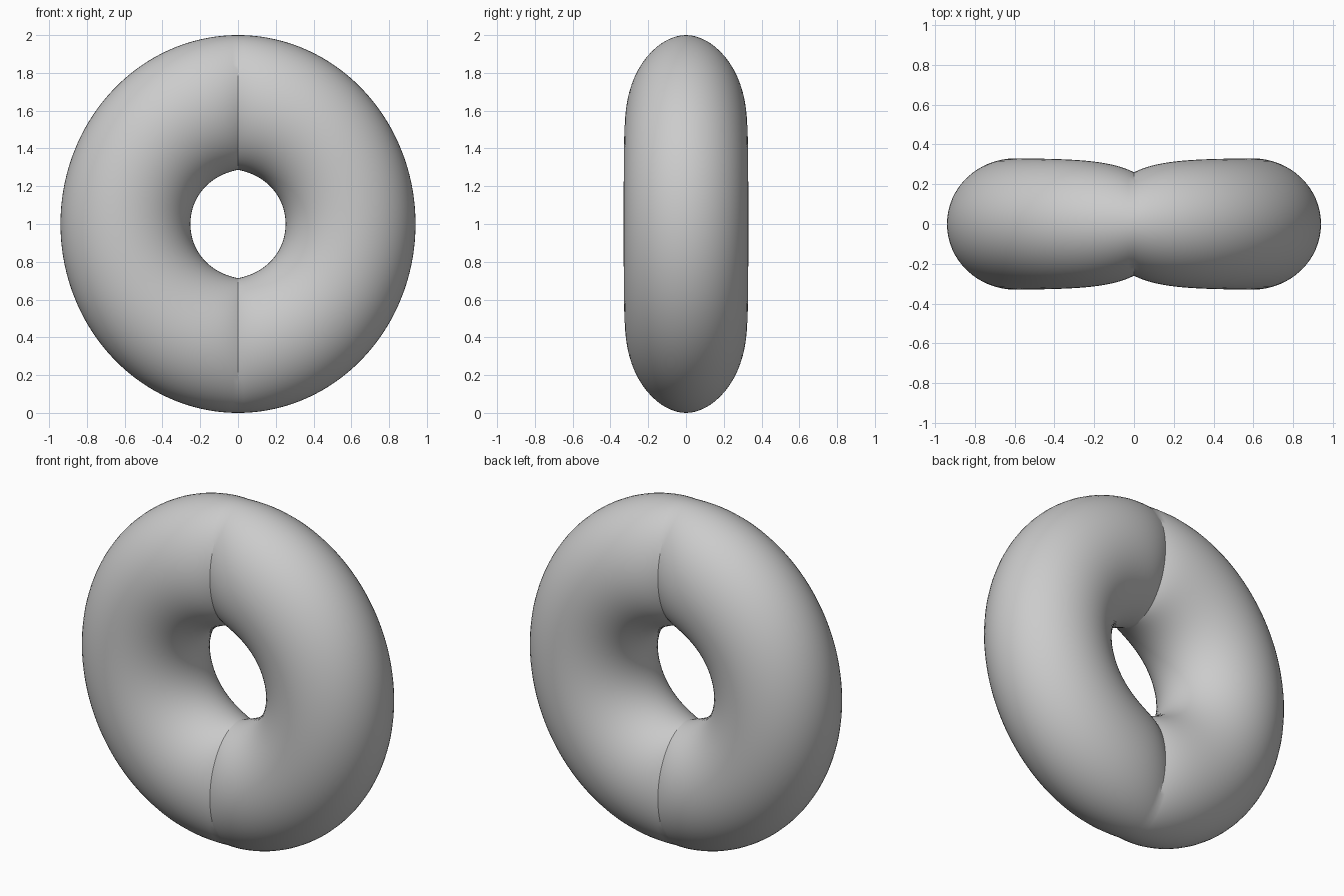
import bpy, bmesh
from math import sin, cos, pi, exp

if "Cube" in bpy.data.objects:
    bpy.data.objects.remove(bpy.data.objects["Cube"])

AROUND, TUBE = 192, 64   # steps around the ring and around its tube


def section(t):
    """One tube cross-section at ring angle t, pinched towards x = 0."""
    c, s = abs(cos(t)), abs(sin(t))
    sx = 1 if cos(t) >= 0 else -1
    sz = 1 if sin(t) >= 0 else -1
    outer = (0.94 * c, s)
    inner = (0.252 * c, 0.27 * s + 0.017 * (1 - c) ** 3)
    half_width = 0.26 + 0.071 * (1 - exp(-c / 0.24))
    points = []
    for j in range(TUBE):
        a = 2 * pi * j / TUBE
        k = 0.5 + 0.5 * cos(a)          # 0 = inner edge, 1 = outer edge
        x = inner[0] + (outer[0] - inner[0]) * k
        z = inner[1] + (outer[1] - inner[1]) * k
        points.append((sx * x, half_width * sin(a), 1 + sz * z))
    return points


# Ring: loft of cross-sections with a crease at top and bottom
bm = bmesh.new()
rings = [[bm.verts.new(p) for p in section(2 * pi * i / AROUND)]
         for i in range(AROUND)]
for i in range(AROUND):
    a, b = rings[i], rings[(i + 1) % AROUND]
    for j in range(TUBE):
        k = (j + 1) % TUBE
        bm.faces.new((a[j], a[k], b[k], b[j]))
bmesh.ops.recalc_face_normals(bm, faces=bm.faces)
mesh = bpy.data.meshes.new("creased_ring")
bm.to_mesh(mesh)
bm.free()
ring = bpy.data.objects.new("creased_ring", mesh)
bpy.context.collection.objects.link(ring)

# Smooth surface, sharp seam
bpy.context.view_layer.objects.active = ring
ring.select_set(True)
bpy.ops.object.shade_smooth_by_angle(angle=0.45)
